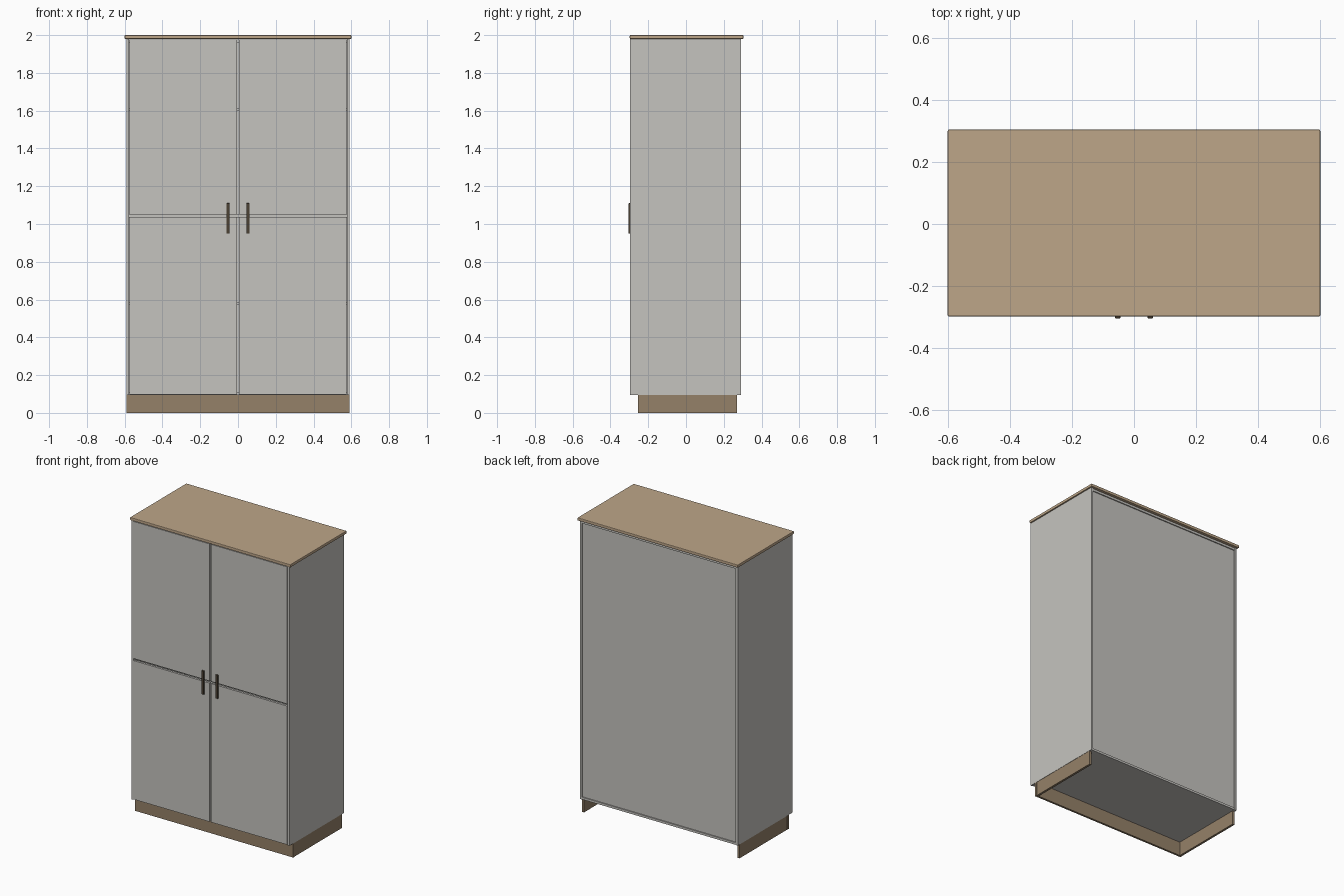
import bpy

if "Cube" in bpy.data.objects:
    bpy.data.objects.remove(bpy.data.objects["Cube"])


def material(name, rgb):
    m = bpy.data.materials.new(name)
    m.diffuse_color = (*rgb, 1)
    m.use_nodes = True
    m.node_tree.nodes["Principled BSDF"].inputs["Base Color"].default_value = m.diffuse_color
    return m


GREY = material("warm grey", (0.56, 0.55, 0.52))
TAN = material("tan wood", (0.51, 0.38, 0.25))
BROWN = material("brown wood", (0.30, 0.22, 0.14))
DARK = material("dark bronze", (0.07, 0.052, 0.033))


def box(name, mat, x, y, z, bevel=0):
    """Box from (min, max) ranges, optionally with eased edges."""
    bpy.ops.mesh.primitive_cube_add(size=1)
    ob = bpy.context.object
    ob.name = name
    ob.location = [(a + b) / 2 for a, b in (x, y, z)]
    ob.scale = [b - a for a, b in (x, y, z)]
    bpy.ops.object.transform_apply(location=True, scale=True)
    ob.data.materials.append(mat)
    if bevel:
        mod = ob.modifiers.new("eased edges", "BEVEL")
        mod.width = bevel
        mod.segments = 2
    return ob


def pair(name, mat, x, y, z, bevel=0):
    """The same box on the right and mirrored on the left."""
    box("right_" + name, mat, x, y, z, bevel)
    box("left_" + name, mat, (-x[1], -x[0]), y, z, bevel)


# Carcass: sides, floor, ceiling and a recessed back
INNER = (-0.576, 0.576)
pair("side_panel", GREY, (0.576, 0.591), (-0.296, 0.291), (0.095, 1.98))
box("floor_panel", GREY, INNER, (-0.278, 0.289), (0.095, 0.11))
box("ceiling_panel", GREY, INNER, (-0.278, 0.289), (1.962, 1.977))
box("back_panel", GREY, INNER, (0.274, 0.282), (0.11, 1.962))

# Interior shelves
for i, z in enumerate((0.58, 1.043, 1.605)):
    box(f"shelf_{i + 1}", GREY, INNER, (-0.275, 0.274), (z - 0.008, z + 0.008))

# Four doors with narrow gaps between them
for row, z in (("lower_door", (0.098, 1.036)), ("upper_door", (1.05, 1.977))):
    pair(row, GREY, (0.006, 0.574), (-0.295, -0.28), z)

# Worktop
box("top_board", TAN, (-0.6, 0.6), (-0.298, 0.304), (1.98, 2.0), 0.004)

# Plinth, open at the back
box("plinth_front", BROWN, (-0.591, 0.591), (-0.254, -0.24), (0, 0.095))
pair("plinth_side", BROWN, (0.574, 0.589), (-0.24, 0.27), (0, 0.095))

# Bar handles
pair("handle", DARK, (0.044, 0.061), (-0.304, -0.294), (0.95, 1.11), 0.002)
